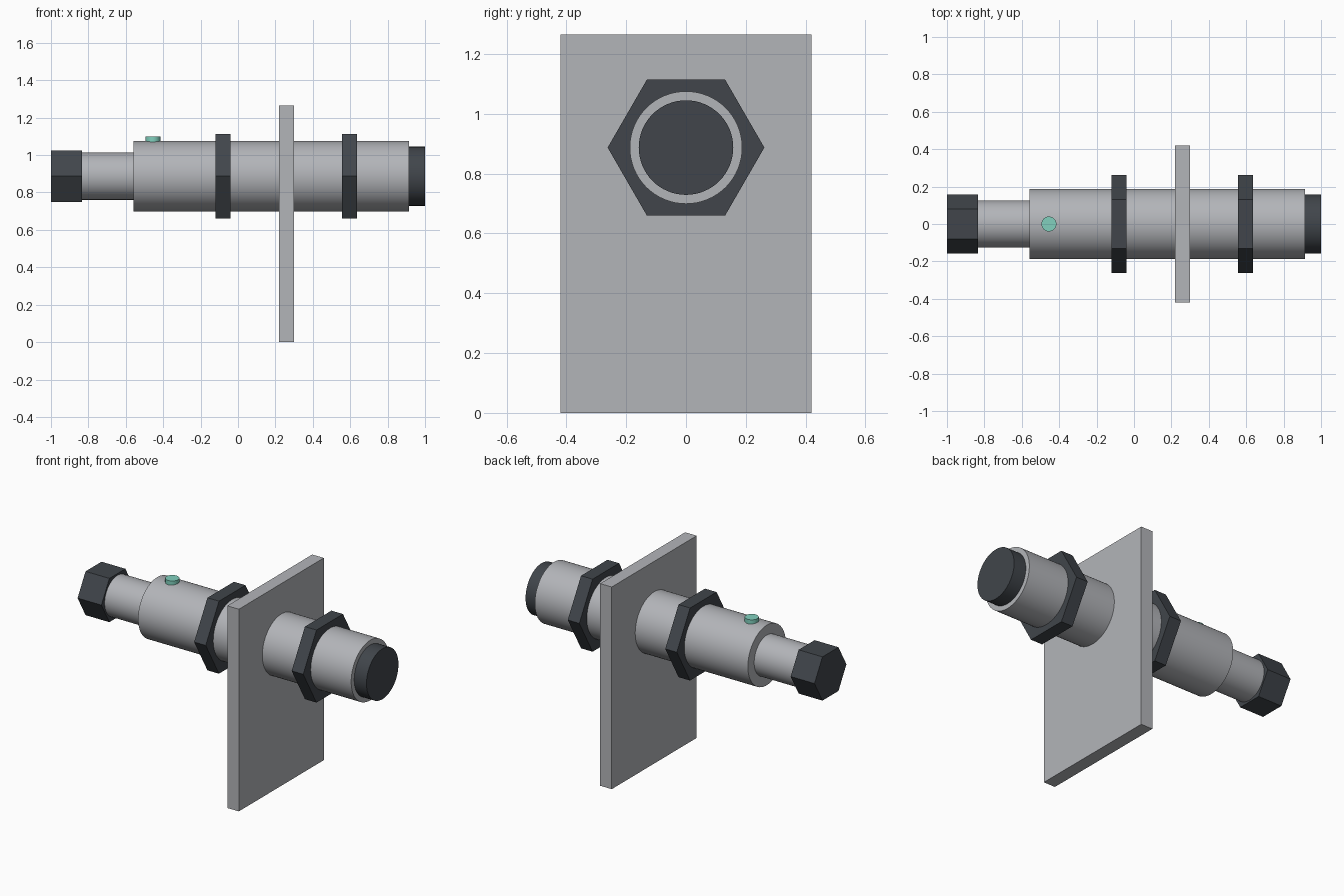
import bpy, math

if "Cube" in bpy.data.objects:
    bpy.data.objects.remove(bpy.data.objects["Cube"])

AXIS_Z = 0.887


def material(name, rgb):
    m = bpy.data.materials.new(name)
    m.diffuse_color = (*rgb, 1)
    m.use_nodes = True
    m.node_tree.nodes["Principled BSDF"].inputs["Base Color"].default_value = m.diffuse_color
    return m


metal = material("brushed metal", (0.45, 0.46, 0.485))
dark = material("dark plastic", (0.052, 0.06, 0.07))
teal = material("teal indicator", (0.22, 0.63, 0.51))


def rod(name, x0, x1, radius, mat, sides=64):
    """Cylinder or prism along x on the sensor axis, corners pointing to +-y."""
    bpy.ops.mesh.primitive_cylinder_add(
        vertices=sides, radius=radius, depth=x1 - x0,
        location=((x0 + x1) / 2, 0, AXIS_Z), rotation=(0, math.pi / 2, 0))
    finish(name, mat, sides > 8)


def finish(name, mat, smooth):
    ob = bpy.context.object
    ob.name = name
    ob.data.materials.append(mat)
    bpy.ops.object.transform_apply(location=False, rotation=True, scale=True)
    if smooth:
        bpy.ops.object.shade_smooth_by_angle(angle=math.radians(30))


# Sensor body, sensing face and cable end
rod("barrel", -0.56, 0.915, 0.188, metal)
rod("sensing_face", 0.915, 1.0, 0.158, dark)
rod("cable_neck", -0.835, -0.56, 0.126, metal)
rod("cable_cap", -1.0, -0.835, 0.158, dark, 6)

# Lock nuts on both sides of the plate
for name, x in (("rear_nut", -0.08), ("front_nut", 0.595)):
    rod(name, x - 0.04, x + 0.04, 0.262, dark, 6)

# Mounting plate
bpy.ops.mesh.primitive_cube_add(size=1, location=(0.26, 0, 0.6325))
bpy.context.object.scale = (0.08, 0.84, 1.265)
finish("mounting_plate", metal, False)

# Indicator light on top of the barrel
bpy.ops.mesh.primitive_cylinder_add(vertices=32, radius=0.04, depth=0.04,
                                    location=(-0.455, 0, 1.078))
finish("indicator_light", teal, True)
